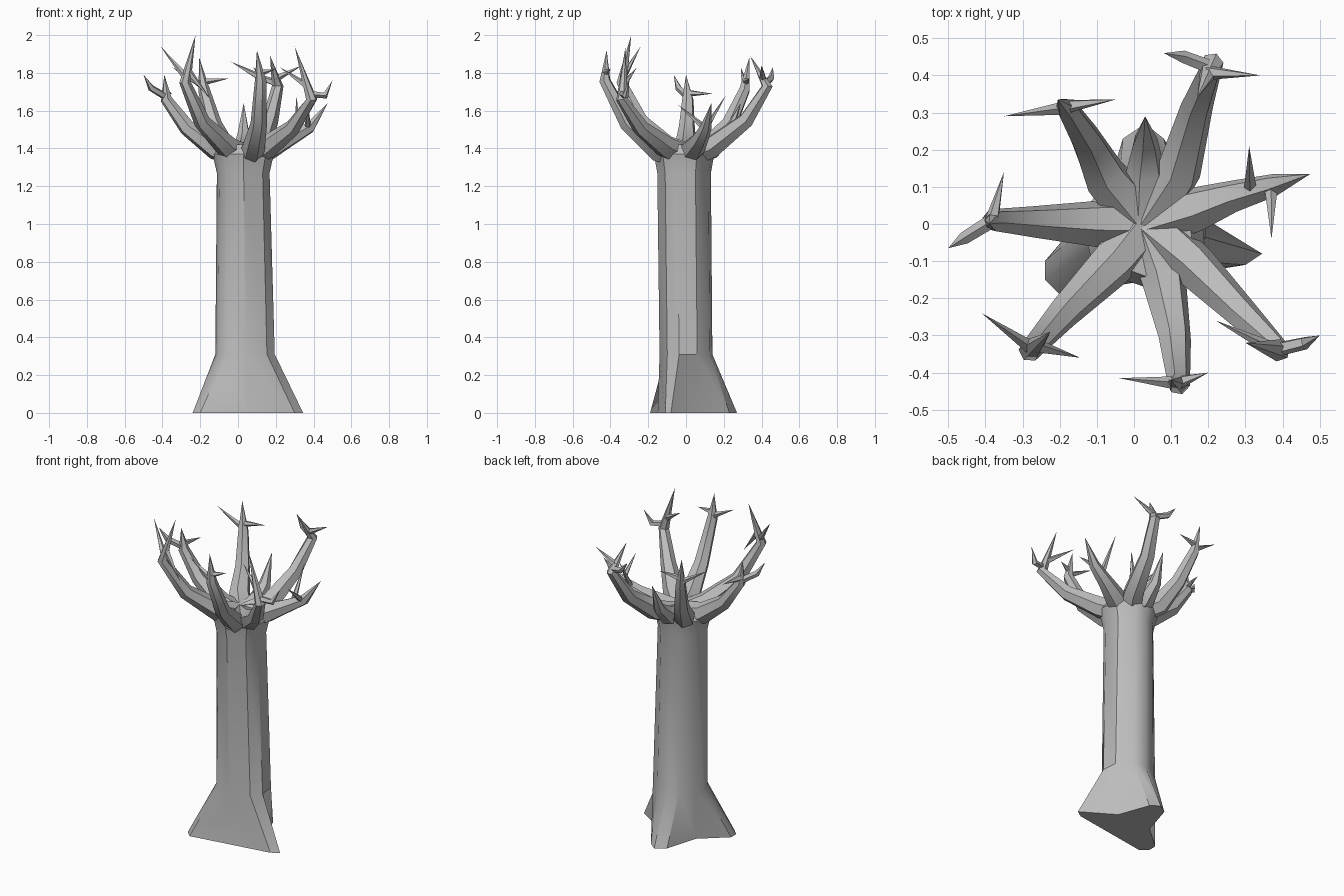
import bpy, bmesh, math
from mathutils import Vector

cube = bpy.data.objects.get("Cube")
if cube:
    bpy.data.objects.remove(cube)

bark = bpy.data.materials.new("grey_bark")
bark.use_nodes = True
GREY = (0.5, 0.5, 0.5, 1)
bark.diffuse_color = GREY
bark.node_tree.nodes["Principled BSDF"].inputs["Base Color"].default_value = GREY


def loft(name, rings, tip=None, angle=40):
    """Skin a stack of equal point rings, closing into a tip or a flat cap."""
    bm = bmesh.new()
    loops = [[bm.verts.new(p) for p in ring] for ring in rings]
    n = len(loops[0])
    for low, high in zip(loops, loops[1:]):
        for i in range(n):
            j = (i + 1) % n
            bm.faces.new((low[i], low[j], high[j], high[i]))
    bm.faces.new(loops[0][::-1])
    if tip is None:
        bm.faces.new(loops[-1])
    else:
        end = bm.verts.new(tip)
        for i in range(n):
            bm.faces.new((loops[-1][i], loops[-1][(i + 1) % n], end))
    bmesh.ops.recalc_face_normals(bm, faces=bm.faces)
    mesh = bpy.data.meshes.new(name)
    bm.to_mesh(mesh)
    bm.free()
    mesh.materials.append(bark)
    obj = bpy.data.objects.new(name, mesh)
    bpy.context.collection.objects.link(obj)
    bpy.ops.object.select_all(action="DESELECT")
    obj.select_set(True)
    bpy.context.view_layer.objects.active = obj
    bpy.ops.object.shade_smooth_by_angle(angle=math.radians(angle))


def limb(name, path, radii, sides=6):
    """Tapered tube along a path, ending in a sharp point."""
    pts = [Vector(p) for p in path]
    side = None
    rings = []
    for i, r in enumerate(radii):
        d = (pts[i + 1] - pts[max(i - 1, 0)]).normalized()
        if side is None:
            side = d.orthogonal()
        side = (side - d * side.dot(d)).normalized()
        up = d.cross(side)
        turns = [math.tau * k / sides for k in range(sides)]
        rings.append([pts[i] + r * (math.cos(t) * side + math.sin(t) * up) for t in turns])
    loft(name, rings, pts[-1])


# Trunk: three root lobes at the ground, a plain shaft, a flared crown
foot = [(.345, -.08), (.30, -.11), (.05, -.15), (-.20, -.19), (-.24, -.15), (-.24, -.10),
        (-.09, .03), (-.03, .23), (.03, .27), (.08, .23), (.15, .04)]
angles = [-15, -45, -90, -130, -155, -180, 155, 120, 93, 65, 25]


def trunk_ring(cx, cy, rx, ry, z):
    return [(cx + rx * math.cos(math.radians(a)), cy + ry * math.sin(math.radians(a)), z)
            for a in angles]


loft("trunk", [[(x, y, 0) for x, y in foot],
               trunk_ring(.04, 0, .16, .14, .31),
               trunk_ring(.03, -.01, .142, .142, 1.27),
               trunk_ring(.03, -.01, .165, .16, 1.37),
               trunk_ring(.03, -.01, .13, .13, 1.42)], angle=35)

# Branches: main path, then the free ends of the twigs
START = (.03, 0, 1.36)
branches = {
    "back_left": ([(.12, .14, 1.41), (.17, .32, 1.55), (.21, .43, 1.73), (.17, .34, 1.89)],
                  [[(.13, .45, 1.77), (.08, .46, 1.83)], [(.34, .40, 1.84)]]),
    "front_left": ([(.16, -.11, 1.41), (.29, -.24, 1.51), (.39, -.34, 1.66), (.30, -.32, 1.94)],
                   [[(.46, -.32, 1.68), (.50, -.30, 1.76)], [(.22, -.26, 1.83)]]),
    "front": ([(.08, -.15, 1.39), (.11, -.31, 1.53), (.12, -.43, 1.76), (.10, -.42, 1.92)],
              [[(-.04, -.415, 1.86)], [(.20, -.40, 1.82)]]),
    "front_right": ([(-.06, -.11, 1.41), (-.19, -.24, 1.54), (-.28, -.34, 1.75), (-.225, -.29, 2)],
                    [[(-.41, -.24, 1.94)], [(-.145, -.36, 1.66)]]),
    "right": ([(-.12, 0, 1.40), (-.27, .005, 1.51), (-.38, .01, 1.66), (-.39, 0, 1.79)],
              [[(-.46, -.04, 1.72), (-.50, -.065, 1.79)], [(-.35, .14, 1.69)]]),
    "back_right": ([(-.08, .13, 1.41), (-.13, .23, 1.53), (-.18, .31, 1.71), (-.205, .335, 1.88)],
                   [[(-.35, .29, 1.83)], [(-.05, .335, 1.77)]]),
    "left": ([(.17, .04, 1.40), (.27, .075, 1.45), (.38, .105, 1.51), (.475, .135, 1.64)],
             [[(.31, .21, 1.68)], [(.37, -.04, 1.63)]]),
}
for side, (path, twigs) in branches.items():
    limb(side + "_branch", [START] + path, [.07, .062, .044, .031])
    elbow, tip = Vector(path[2]), Vector(path[3])
    for i, twig in enumerate(twigs):
        root = elbow.lerp(tip, .1 + .15 * i)
        if side == "left":
            root = Vector(path[1]).lerp(elbow, .4 + .5 * i)
        limb(f"{side}_twig_{i + 1}", [root] + twig, [.02, .018][:len(twig)], 5)

# Short spike at the back of the crown
limb("back_spike", [START, (.03, .14, 1.40), (.03, .22, 1.47), (.03, .29, 1.64)],
     [.07, .055, .035])
